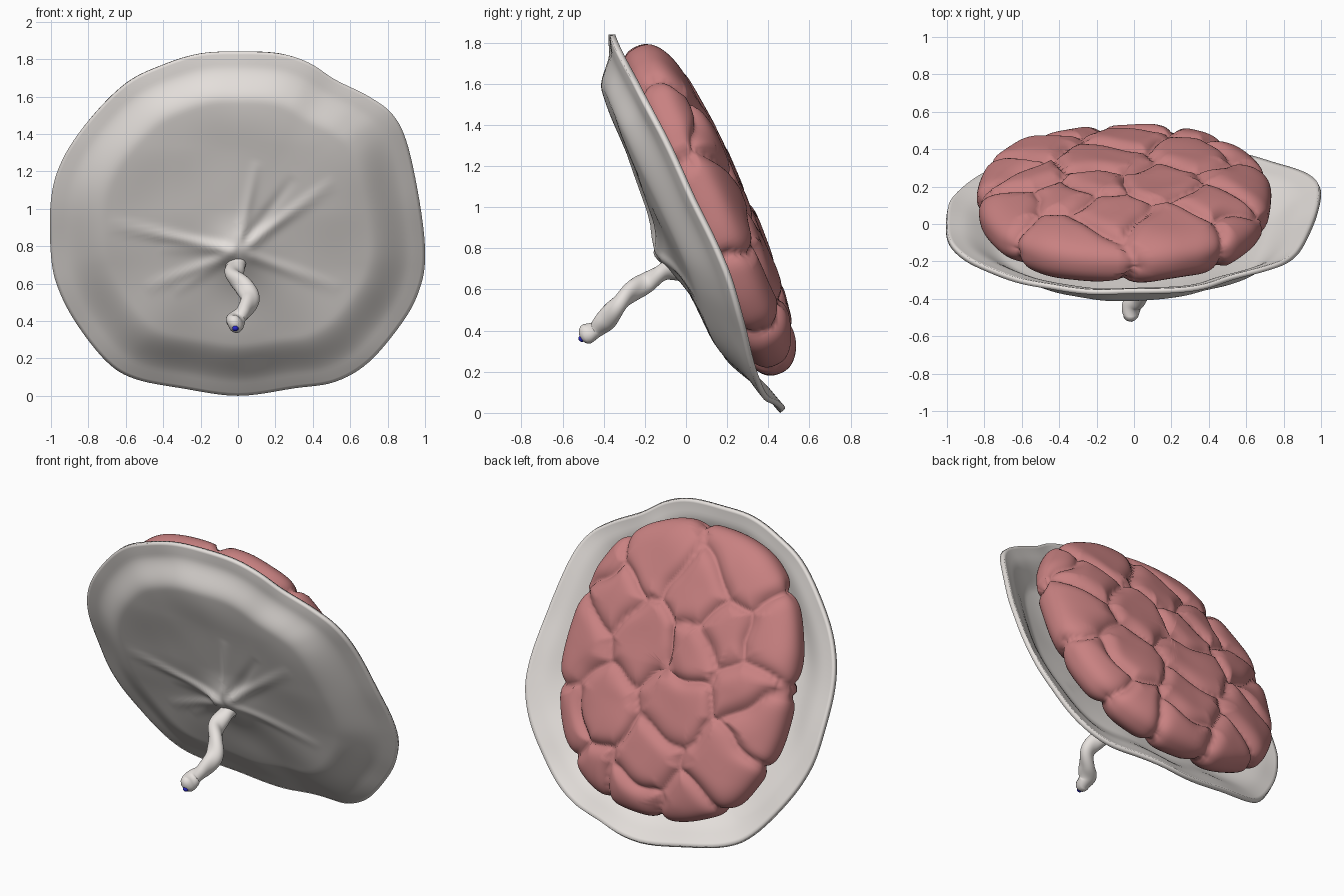
import bpy, bmesh, math
from mathutils import Vector, noise

if "Cube" in bpy.data.objects:
    bpy.data.objects.remove(bpy.data.objects["Cube"])


def material(name, rgb):
    m = bpy.data.materials.new(name)
    m.diffuse_color = (*rgb, 1)
    m.use_nodes = True
    m.node_tree.nodes["Principled BSDF"].inputs["Base Color"].default_value = m.diffuse_color
    return m


def finish(name, bm, mat):
    bmesh.ops.recalc_face_normals(bm, faces=bm.faces)
    me = bpy.data.meshes.new(name)
    bm.to_mesh(me)
    bm.free()
    for p in me.polygons:
        p.use_smooth = True
    ob = bpy.data.objects.new(name, me)
    bpy.context.collection.objects.link(ob)
    me.materials.append(mat)
    return ob


def catmull(pts, sub, closed):
    pts = [Vector(p) for p in pts]
    n, out = len(pts), []
    get = (lambda i: pts[i % n]) if closed else (lambda i: pts[max(0, min(n - 1, i))])
    for i in range(n if closed else n - 1):
        a, b, c, d = (get(i + k) for k in (-1, 0, 1, 2))
        for s in range(sub):
            t = s / sub
            out.append(0.5 * (2 * b + (c - a) * t + (2 * a - 5 * b + 4 * c - d) * t * t
                              + (3 * b - a - 3 * c + d) * t ** 3))
    return out if closed else out + [pts[-1]]


def skin(bm, rings, start=None, end=None):
    """Bridge closed rings of points, with optional centre points at the ends."""
    vs = [[bm.verts.new(p) for p in r] for r in rings]
    n = len(vs[0])
    for a, b in zip(vs, vs[1:]):
        for j in range(n):
            bm.faces.new((a[j], a[(j + 1) % n], b[(j + 1) % n], b[j]))
    for tip, ring in ((start, vs[0]), (end, vs[-1])):
        if tip is not None:
            c = bm.verts.new(tip)
            for j in range(n):
                bm.faces.new((c, ring[j], ring[(j + 1) % n]))


def smoothstep(a, b, v):
    t = max(0, min(1, (v - a) / (b - a)))
    return t * t * (3 - 2 * t)


pale = material("pale", (0.80, 0.76, 0.73))
red = material("red", (0.58, 0.22, 0.22))
blue = material("blue", (0.02, 0.02, 0.6))

# Membrane: wavy outline in x, z, dished forward, with folds around the cord
outline = [(1, .72), (.98, .98), (.91, 1.33), (.83, 1.5), (.7, 1.6), (.52, 1.69), (.38, 1.78),
           (.22, 1.83), (0, 1.84), (-.2, 1.83), (-.4, 1.77), (-.6, 1.67), (-.8, 1.47),
           (-.94, 1.26), (-1, 1.05), (-1, .75), (-.96, .57), (-.86, .38), (-.7, .18),
           (-.55, .09), (-.3, .04), (0, .0), (.3, .04), (.52, .075), (.7, .18), (.87, .38), (.96, .54)]
folds = [(.52, .38, .022), (.1, .48, .018), (-.7, .15, .022), (-.5, -.2, .018),
         (.55, -.2, .015), (-.42, .02, .012), (-.35, -.22, .012), (.3, .4, -.015)]
hub = Vector((0, .92))


def membrane_point(p, t):
    x, z = hub + (p - hub) * t
    dx, dz = x, z - .77
    d = math.hypot(dx, dz)
    y = .459 - .456 * z + (.04 if x > 0 else -.06) * x * x * t
    y -= (.075 if x > 0 else .04) * smoothstep(.7, .15, z) * smoothstep(.1, .7, abs(x)) * t
    y -= .185 * (.45 * (1 - t ** 4.5) + .4 * (1 - smoothstep(.7, .92, t)) + .15 * (1 - t))
    y -= .07 * math.exp(-(d / .13) ** 1.5)
    for fx, fz, amp in folds:
        length = math.hypot(fx, fz)
        along = (dx * fx + dz * fz) / length
        across = (dx * fz - dz * fx) / length
        if along > 0:
            y -= amp * math.exp(-(across / .03) ** 2) * max(0, 1 - along / length) ** .6 * min(1, along / .08)
    y += .012 * noise.noise((x * 3, z * 3, 0))
    return (x, y, z)


edge = catmull(outline, 6, True)
rings = [[membrane_point(p, i / 56) for p in edge] for i in range(1, 57)]
bm = bmesh.new()
skin(bm, rings, start=membrane_point(hub, 0))
membrane = finish("membrane", bm, pale)
if membrane.data.polygons[5].normal.y > 0:
    membrane.data.flip_normals()
sol = membrane.modifiers.new("thickness", "SOLIDIFY")
sol.thickness, sol.offset = .028, -1

# Lobed mass: tilted pillow, cut into lobes by cell grooves
sites = [(.3, .59), (-.33, .68), (.48, .34), (-.09, .44), (.68, .03), (.21, .13), (-.17, .14),
         (-.35, .27), (-.62, .36), (.36, -.34), (-.13, -.15), (-.52, .0), (.4, -.72),
         (0, -.55), (-.49, -.5), (.66, -.5), (.1, -.84), (-.68, -.17), (-.3, -.78), (.68, .5)]
C, X = Vector((-.055, .047, .957)), Vector((1, 0, 0))
U, N = Vector((0, -.415, .91)), Vector((0, .91, .415))
RU, RV, RH, H0 = .775, .862, .182, .08


def spow(v, e):
    return math.copysign(abs(v) ** e, v)


def lobe_point(phi, th):
    k = spow(math.cos(phi), .7)
    u, v = RU * k * spow(math.cos(th), .85), RV * k * spow(math.sin(th), .85)
    h = RH * spow(math.sin(phi), .75)
    wu = u + .07 * noise.noise((u * 4, v * 4, h * 4 + 3))
    wv = v + .07 * noise.noise((u * 4, v * 4, h * 4 + 9))
    (d1, s1), (d2, s2) = sorted((((wu - a) ** 2 + (wv - b) ** 2), (a, b)) for a, b in sites)[:2]
    e = (d2 - d1) / (2 * math.dist(s1, s2))
    bump = .045 * (1 - (1 - min(e / .13, 1)) ** 3.5) - .035
    bump += .014 * noise.noise((u * 4, v * 4, h * 4))
    n = Vector((u / RU ** 2, v / RV ** 2, h / RH ** 2)).normalized()
    q = Vector((u, v, h)) + n * bump
    return C + X * q.x + U * q.y + N * (q.z + H0 - .03 * max(0, -v))


M, S = 130, 260
rings = []
for i in range(1, M):
    f = i / M
    phi = math.pi * (f - .5)
    rings.append([lobe_point(phi, 2 * math.pi * j / S) for j in range(S)])
bm = bmesh.new()
skin(bm, rings, lobe_point(-math.pi / 2, 0), lobe_point(math.pi / 2, 0))
finish("lobes", bm, red)

# Cord: twisted, bulging tube hanging from the front
path = catmull([(-.01, -.04, .71), (-.015, -.11, .685), (-.02, -.19, .635), (.03, -.27, .585),
                (.065, -.335, .52), (.03, -.39, .45), (-.01, -.43, .41), (-.015, -.48, .385)], 8, False)
rings = []
last = len(path) - 1
for i, p in enumerate(path):
    tan = (path[min(i + 1, last)] - path[max(i - 1, 0)]).normalized()
    side = tan.cross(X).normalized()
    up = side.cross(tan)
    f = i / last
    r = .046 + .02 * max(0, 1 - f * 7)
    twist = 9 * f
    ring = []
    for j in range(24):
        a = 2 * math.pi * j / 24
        rr = r * (1 + .14 * math.cos(2 * (a - twist)))
        ring.append(p + (side * math.cos(a) + up * math.sin(a)) * rr)
    rings.append(ring)
end_dir = (path[-1] - path[-2]).normalized()
for a in (.4, .8, 1.2):
    rings.append([path[-1] + end_dir * .04 * math.sin(a) + (q - path[-1]) * math.cos(a) for q in rings[last]])
bm = bmesh.new()
skin(bm, rings, path[0], path[-1] + end_dir * .04)
finish("cord", bm, pale)

# Blue vessel at the cord's cut end
bm = bmesh.new()
bmesh.ops.create_uvsphere(bm, u_segments=16, v_segments=10, radius=.017)
bmesh.ops.translate(bm, verts=bm.verts, vec=(-.014, -.506, .362))
finish("cord_vessel", bm, blue)
